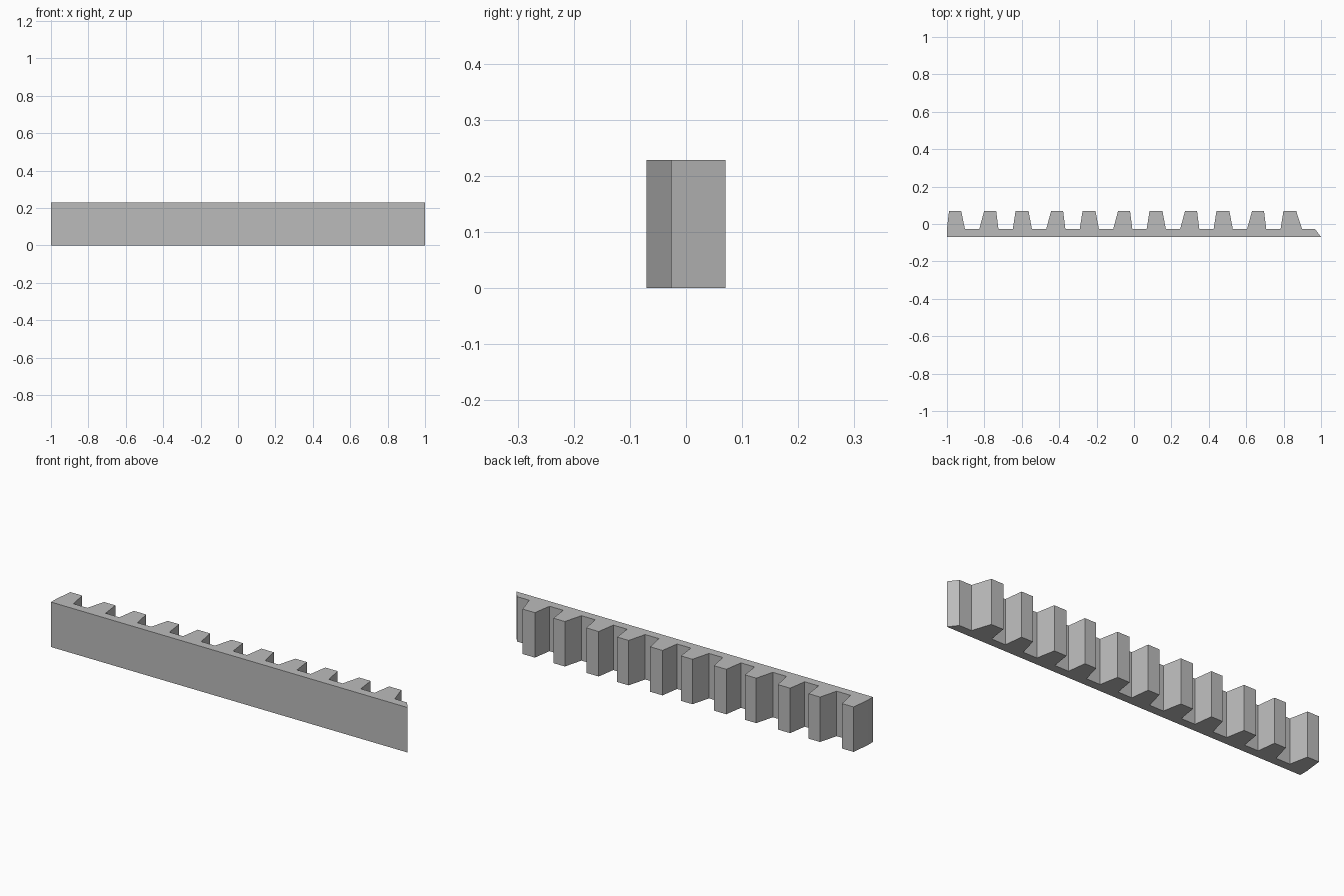
import bpy
import bmesh

cube = bpy.data.objects.get("Cube")
if cube:
    bpy.data.objects.remove(cube, do_unlink=True)

grey = bpy.data.materials.new("plain grey")
grey.use_nodes = True
colour = (0.5, 0.5, 0.5, 1.0)
grey.diffuse_color = colour
grey.node_tree.nodes["Principled BSDF"].inputs["Base Color"].default_value = colour

HEIGHT = 0.228
FRONT, FLOOR, CREST = -0.07, -0.026, 0.07
TEETH, PITCH, ROOT = 11, 0.179, 0.102

# Outline of the bar, with teeth that lean alternately
outline = [(1.0, FRONT), (-1.0, FRONT)]
for i in range(TEETH):
    x = -1.0 + i * PITCH
    if i == 0:
        rise, fall, width = 0.011, 0.02, 0.096
    elif i == TEETH - 1:
        rise, fall, width = 0.015, 0.031, 0.114
    elif i % 2:
        rise, fall, width = 0.026, 0.012, ROOT
    else:
        rise, fall, width = 0.015, 0.018, ROOT
    x += 0.0 if i == 0 else -0.006
    outline += [(x, FLOOR), (x + rise, CREST),
                (x + width - fall, CREST), (x + width, FLOOR)]
outline.append((0.967, FLOOR))

# Extrude the outline upwards into a solid rack
bm = bmesh.new()
base = bm.faces.new([bm.verts.new((x, y, 0)) for x, y in outline])
top = bmesh.ops.extrude_face_region(bm, geom=[base], use_keep_orig=True)["geom"]
verts = [g for g in top if isinstance(g, bmesh.types.BMVert)]
bmesh.ops.translate(bm, verts=verts, vec=(0, 0, HEIGHT))
bmesh.ops.recalc_face_normals(bm, faces=bm.faces[:])
mesh = bpy.data.meshes.new("toothed_rack")
bm.to_mesh(mesh)
bm.free()
mesh.materials.append(grey)
rack = bpy.data.objects.new("toothed_rack", mesh)
bpy.context.scene.collection.objects.link(rack)
